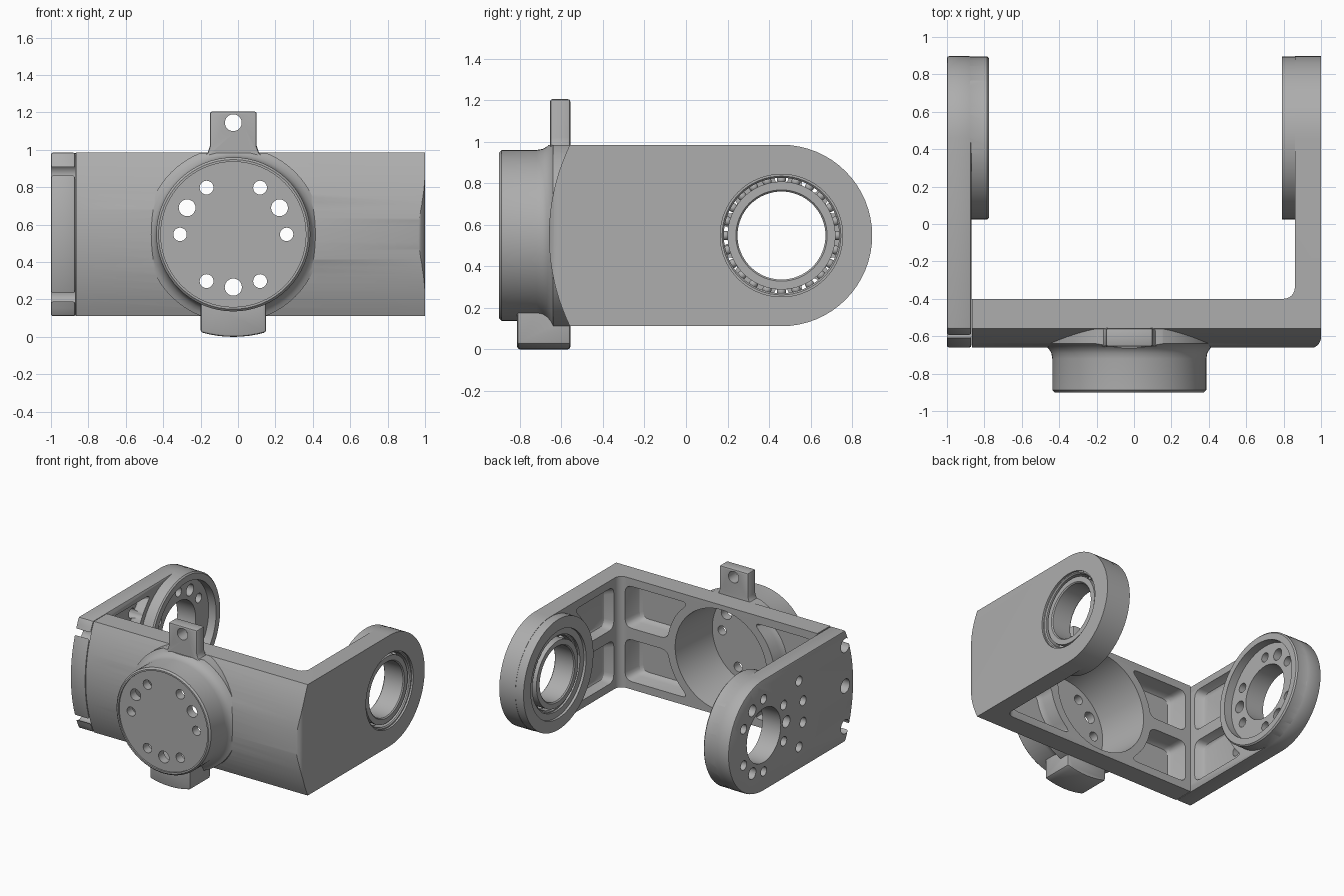
import bpy, bmesh, math
from mathutils import Vector

if "Cube" in bpy.data.objects:
    bpy.data.objects.remove(bpy.data.objects["Cube"], do_unlink=True)

grey = bpy.data.materials.new("machined_grey")
grey.use_nodes = True
grey.diffuse_color = (0.42, 0.42, 0.42, 1)
grey.node_tree.nodes["Principled BSDF"].inputs["Base Color"].default_value = grey.diffuse_color

CZ, R = 0.548, 0.437      # height of all main axes, arm end radius
HY = 0.46                 # arm pivot position
BX = -0.025               # boss axis
SEG = 64


def place(axis, u, v, t):
    return {"x": (t, u, v), "y": (u, t, v), "z": (u, v, t)}[axis]


def loft(name, axis, rings, loop=False):
    """Skin a list of (outline, position) rings along an axis."""
    bm = bmesh.new()
    vs = [[bm.verts.new(place(axis, u, v, t)) for u, v in pts] for pts, t in rings]
    n = len(vs[0])
    pairs = list(zip(vs, vs[1:])) + ([(vs[-1], vs[0])] if loop else [])
    for a, b in pairs:
        for i in range(n):
            j = (i + 1) % n
            bm.faces.new((a[i], a[j], b[j], b[i]))
    if not loop:
        bm.faces.new(vs[0])
        bm.faces.new(vs[-1])
    bmesh.ops.recalc_face_normals(bm, faces=bm.faces)
    me = bpy.data.meshes.new(name)
    bm.to_mesh(me)
    bm.free()
    me.materials.append(grey)
    ob = bpy.data.objects.new(name, me)
    bpy.context.collection.objects.link(ob)
    return ob


def prism(name, axis, pts, a, b):
    return loft(name, axis, [(pts, a), (pts, b)])


def circle(c, r, n=SEG):
    return [(c[0] + r * math.cos(k * math.tau / n), c[1] + r * math.sin(k * math.tau / n)) for k in range(n)]


def lathe(name, axis, c, profile, loop=False, n=SEG):
    return loft(name, axis, [(circle(c, r, n), t) for r, t in profile], loop)


def cyl(axis, c, r, a, b, n=SEG):
    return lathe("cylinder", axis, c, [(r, a), (r, b)], n=n)


def apply_mod(ob, kind, **props):
    mod = ob.modifiers.new("m", kind)
    for key, val in props.items():
        setattr(mod, key, val)
    bpy.context.view_layer.objects.active = ob
    bpy.ops.object.modifier_apply(modifier=mod.name)


def boolean(ob, op, *others):
    for other in others:
        apply_mod(ob, "BOOLEAN", operation=op, object=other, solver="EXACT")
        bpy.data.objects.remove(other, do_unlink=True)


def bevel(ob, w):
    apply_mod(ob, "BEVEL", width=w, segments=2, limit_method="ANGLE", angle_limit=math.radians(40))
    return ob


def rounded(pts, r):
    """Round the corners of a 2D outline."""
    out = []
    P = [Vector(p) for p in pts]
    for i, p in enumerate(P):
        a, b = P[i - 1] - p, P[(i + 1) % len(P)] - p
        s = p + a.normalized() * min(r, a.length * 0.45)
        e = p + b.normalized() * min(r, b.length * 0.45)
        for k in range(5):
            t = k / 4
            out.append(tuple(s * (1 - t) ** 2 + p * 2 * t * (1 - t) + e * t * t))
    return out


def pocket(axis, centre, far, up, rad, face, floor):
    """Rounded weight-saving pocket that hugs a circle on one side."""
    side = 1 if far > centre else -1
    lo, hi = 0.045, 0.375
    arc = [(centre + side * math.sqrt(rad ** 2 - h * h), CZ + up * h)
           for h in (hi, 0.26, 0.15, lo)]
    pts = rounded([(far, CZ + up * lo), (far, CZ + up * hi)] + arc, 0.06)
    mid = sum((Vector(p) for p in pts), Vector((0, 0))) / len(pts)

    def scaled(s):
        return [tuple(mid + (Vector(p) - mid) * s) for p in pts]
    d = floor - face
    return loft("pocket", axis, [(scaled(1.03), face - d * 0.4), (scaled(1), face),
                                 (scaled(0.92), face + d * 0.65),
                                 (scaled(0.87), face + d * 0.9), (scaled(0.8), floor)])


# Side outline shared by the body and the cover arm: bowed front, round end
def front_y(h):
    return -0.66 + 1 - math.sqrt(1 - h * h)


side_outline = [(front_y(R * k / 10), CZ + R * k / 10) for k in range(10, -11, -1)]
side_outline += [(HY + R * math.cos(a), CZ + R * math.sin(a))
                 for a in [math.pi * (k / 32 - 0.5) for k in range(33)]]

# Bolt pattern: (radial offset u, v, radius)
bolts = [(s * u, v, r) for s in (-1, 1)
         for u, v, r in ((0.143, 0.25, 0.037), (0.247, 0.142, 0.045),
                         (0.285, 0, 0.036), (0.143, -0.25, 0.037))] + [(0, -0.282, 0.046)]

# Body: front wall and bearing arm from plan and side outlines
body = prism("main_bracket", "x", side_outline, -0.865, 1.1)
inner = [(0.86 - 0.06 + 0.06 * math.cos(a), -0.34 - 0.06 * math.sin(a))
         for a in [math.pi / 2 * k / 6 for k in range(7)]]
outer = [(0.94 + 0.06 * math.sin(a), -0.605 - 0.06 * math.cos(a))
         for a in [math.pi / 2 * k / 6 for k in range(7)]]
plan = [(-1.1, -0.4), (-1.1, -0.665)] + outer + [(1, 1.1), (0.86, 1.1)] + inner
boolean(body, "INTERSECT", prism("plan", "z", plan, -0.2, 1.3))
boolean(body, "UNION", cyl("x", (HY, CZ), R - 0.002, 0.79, 0.95))

# Round boss with flared base, trimmed to the wall height
boss = lathe("boss", "y", (BX, CZ), [(0.4, -0.9), (0.412, -0.888), (0.412, -0.72), (0.417, -0.69),
                                     (0.43, -0.668), (0.45, -0.65), (0.47, -0.64), (0.47, -0.5)])
slab = [(-1, CZ - R + 0.002), (1, CZ - R + 0.002), (1, CZ + R - 0.002), (-1, CZ + R - 0.002)]
boolean(boss, "INTERSECT", prism("slab", "y", slab, -1, 0))

# Upper lug with hole, lower lug with bowed underside
right = [(0.17, 0.9), (0.17, 0.955), (0.137, 0.985), (0.125, 1.02), (0.125, 1.205)]
lug = [(BX + u, v) for u, v in right] + [(BX - u, v) for u, v in reversed(right)]
top_lug = bevel(prism("top_lug", "y", lug, -0.655, -0.557), 0.012)
boolean(top_lug, "DIFFERENCE", cyl("y", (BX, 1.145), 0.045, -1, 0, 32))
low = [(BX + 0.175 * k / 4, 0.025 * (k / 4) ** 2) for k in range(-4, 5)]
low_lug = bevel(prism("low_lug", "y", low + [(BX + 0.175, 0.2), (BX - 0.175, 0.2)],
                      -0.813, -0.557), 0.012)
boolean(body, "UNION", boss, top_lug, low_lug)

# Boss cavity from behind, shallow face recess and bolt holes
cuts = [lathe("cavity", "y", (BX, CZ), [(0.37, -0.82), (0.4, -0.4), (0.403, -0.35)]),
        cyl("y", (BX, CZ), 0.388, -1, -0.888)]
cuts += [cyl("y", (BX + u, CZ + v), r, -1, -0.7, 24) for u, v, r in bolts]

# Pockets behind the wall and inside the bearing arm
for up in (-1, 1):
    cuts.append(pocket("y", BX, 0.81, up, 0.47, -0.4, -0.54))
    cuts.append(pocket("y", BX, -0.82, up, 0.47, -0.4, -0.54))
    cuts.append(pocket("x", HY, -0.33, up, 0.48, 0.86, 0.93))

# Bearing housing with step
cuts += [cyl("x", (HY, CZ), 0.295, 0.5, 1.2), cyl("x", (HY, CZ), 0.345, 0.5, 0.81)]
boolean(body, "DIFFERENCE", *cuts)

# Cover arm: plate, thick round end, recess, holes and pockets
arm = bevel(prism("cover_arm", "x", side_outline, -1, -0.87), 0.01)
rim = lathe("rim", "x", (HY, CZ), [(R - 0.002, -0.95), (R - 0.002, -0.785), (R - 0.012, -0.775)])
boolean(arm, "UNION", rim)
cuts = [cyl("x", (HY, CZ), 0.375, -0.84, -0.7), cyl("x", (HY, CZ), 0.212, -1.2, -0.6)]
cuts += [cyl("x", (HY + v, CZ + u), r, -1.2, -0.7, 24) for u, v, r in bolts]
for up in (-1, 1):
    cuts.append(pocket("x", HY, -0.36, up, 0.48, -0.87, -0.94))
    cuts.append(cyl("x", (0.02, CZ + up * 0.26), 0.038, -1.2, -0.7, 24))
    cuts.append(cyl("x", (-0.03, CZ + up * 0.085), 0.038, -1.2, -0.7, 24))
cuts += [cyl("x", (-0.555, CZ + h), 0.055, -1.2, -0.7, 24) for h in (-0.32, 0, 0.32)]
boolean(arm, "DIFFERENCE", *cuts)


# Bearing: two races and a ring of balls
def race(name, r0, r1, a, b):
    c = 0.008
    return lathe(name, "x", (HY, CZ), [(r0, a + c), (r0 + c, a), (r1, a), (r1, b),
                                       (r0 + c, b), (r0, b - c)], loop=True)


parts = [body, arm, race("bearing_inner_race", 0.212, 0.26, 0.8, 0.975),
         race("bearing_outer_race", 0.278, 0.297, 0.825, 0.985)]
bm = bmesh.new()
for k in range(24):
    a = k * math.tau / 24
    ball = bmesh.ops.create_uvsphere(bm, u_segments=12, v_segments=8, radius=0.022)
    bmesh.ops.translate(bm, verts=ball["verts"],
                        vec=(0.9, HY + 0.269 * math.cos(a), CZ + 0.269 * math.sin(a)))
me = bpy.data.meshes.new("bearing_balls")
bm.to_mesh(me)
bm.free()
me.materials.append(grey)
balls = bpy.data.objects.new("bearing_balls", me)
bpy.context.collection.objects.link(balls)
parts.append(balls)

# Smooth shading with sharp edges kept
bpy.ops.object.select_all(action="DESELECT")
for ob in parts:
    ob.select_set(True)
bpy.context.view_layer.objects.active = body
bpy.ops.object.shade_smooth_by_angle(angle=math.radians(30))
